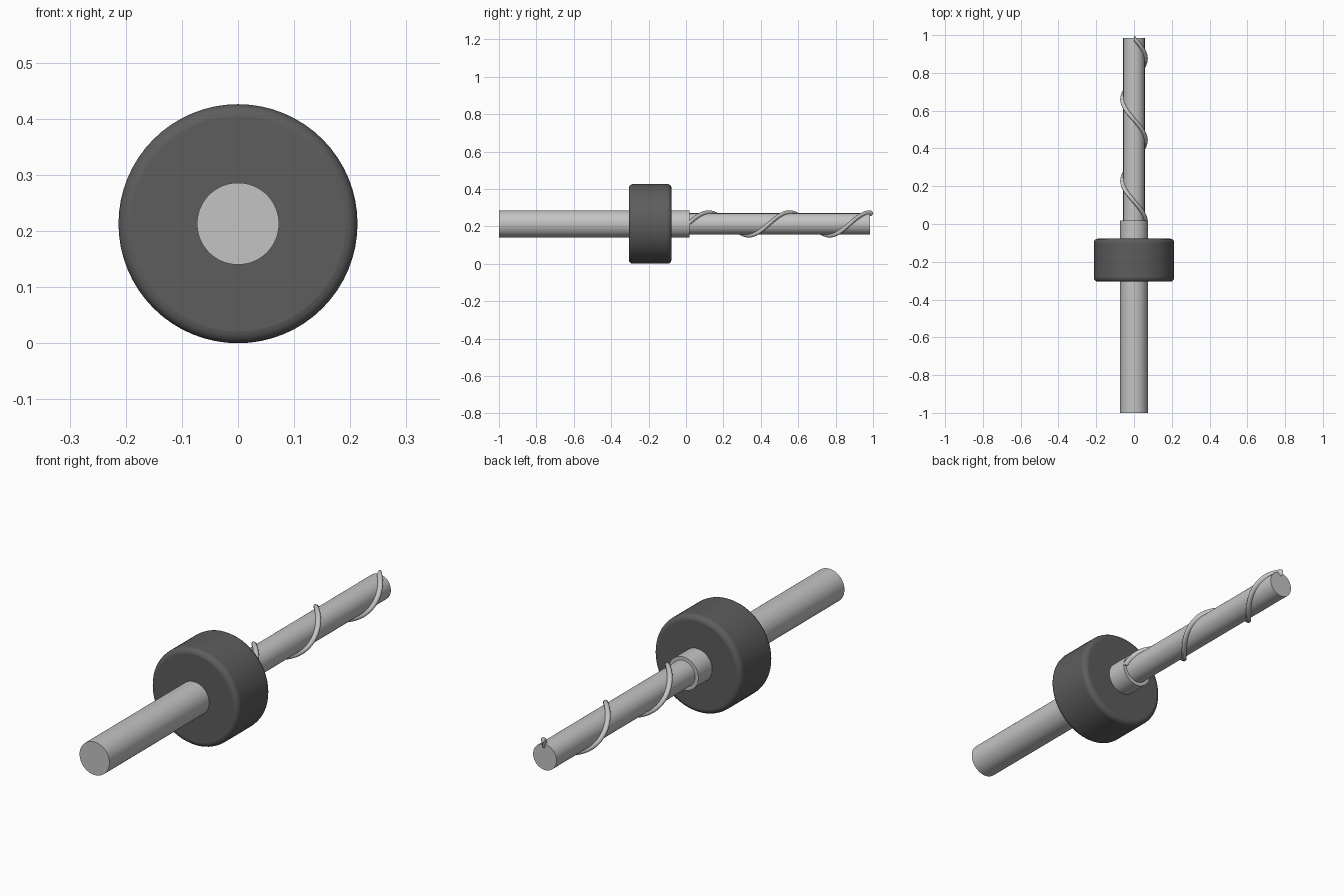
import bpy, bmesh
from math import cos, sin, pi, radians

if "Cube" in bpy.data.objects:
    bpy.data.objects.remove(bpy.data.objects["Cube"])

AXIS_Z = 0.213


def material(name, value):
    m = bpy.data.materials.new(name)
    m.use_nodes = True
    color = (value, value, value, 1)
    m.diffuse_color = color
    m.node_tree.nodes["Principled BSDF"].inputs["Base Color"].default_value = color
    return m


steel = material("light steel", 0.55)
rubber = material("dark grey", 0.11)


def smooth(obj, angle):
    bpy.ops.object.select_all(action="DESELECT")
    obj.select_set(True)
    bpy.context.view_layer.objects.active = obj
    bpy.ops.object.shade_smooth_by_angle(angle=radians(angle))


def cylinder(name, radius, y0, y1, mat, bevel=0):
    """Cylinder lying along y on the shared axis."""
    bpy.ops.mesh.primitive_cylinder_add(
        vertices=64, radius=radius, depth=y1 - y0,
        location=(0, (y0 + y1) / 2, AXIS_Z), rotation=(pi / 2, 0, 0))
    obj = bpy.context.object
    obj.name = name
    obj.data.materials.append(mat)
    smooth(obj, 40)
    if bevel:
        mod = obj.modifiers.new("rounded rims", "BEVEL")
        mod.width = bevel
        mod.segments = 4
        mod.limit_method = "ANGLE"
        mod.angle_limit = radians(40)
    return obj


def helix(name, radius, thickness, y0, y1, turns, mat, steps=108, sides=16):
    """Round profile swept along y while turning from +x towards +z."""
    bm = bmesh.new()
    rings = []
    for i in range(steps + 1):
        t = i / steps
        a = 2 * pi * turns * t
        ring = []
        for j in range(sides):
            b = 2 * pi * j / sides
            r = radius + thickness * cos(b)
            y = y0 + (y1 - y0) * t + thickness * sin(b)
            ring.append(bm.verts.new((r * cos(a), y, r * sin(a))))
        rings.append(ring)
    for p, q in zip(rings, rings[1:]):
        for j in range(sides):
            k = (j + 1) % sides
            bm.faces.new((p[j], p[k], q[k], q[j]))
    bm.faces.new(rings[0])
    bm.faces.new(rings[-1])
    bmesh.ops.recalc_face_normals(bm, faces=bm.faces)
    mesh = bpy.data.meshes.new(name)
    bm.to_mesh(mesh)
    bm.free()
    obj = bpy.data.objects.new(name, mesh)
    obj.location.z = AXIS_Z
    bpy.context.collection.objects.link(obj)
    mesh.materials.append(mat)
    smooth(obj, 40)


# Shank, stop collar, cutting rod and its spiral ridge
cylinder("shank", 0.073, -1, 0.018, steel)
cylinder("collar", 0.213, -0.305, -0.078, rubber, bevel=0.021)
cylinder("cutting_rod", 0.057, 0.0, 0.984, steel)
helix("spiral_ridge", 0.057, 0.016, 0.012, 0.984, 2.25, steel)
